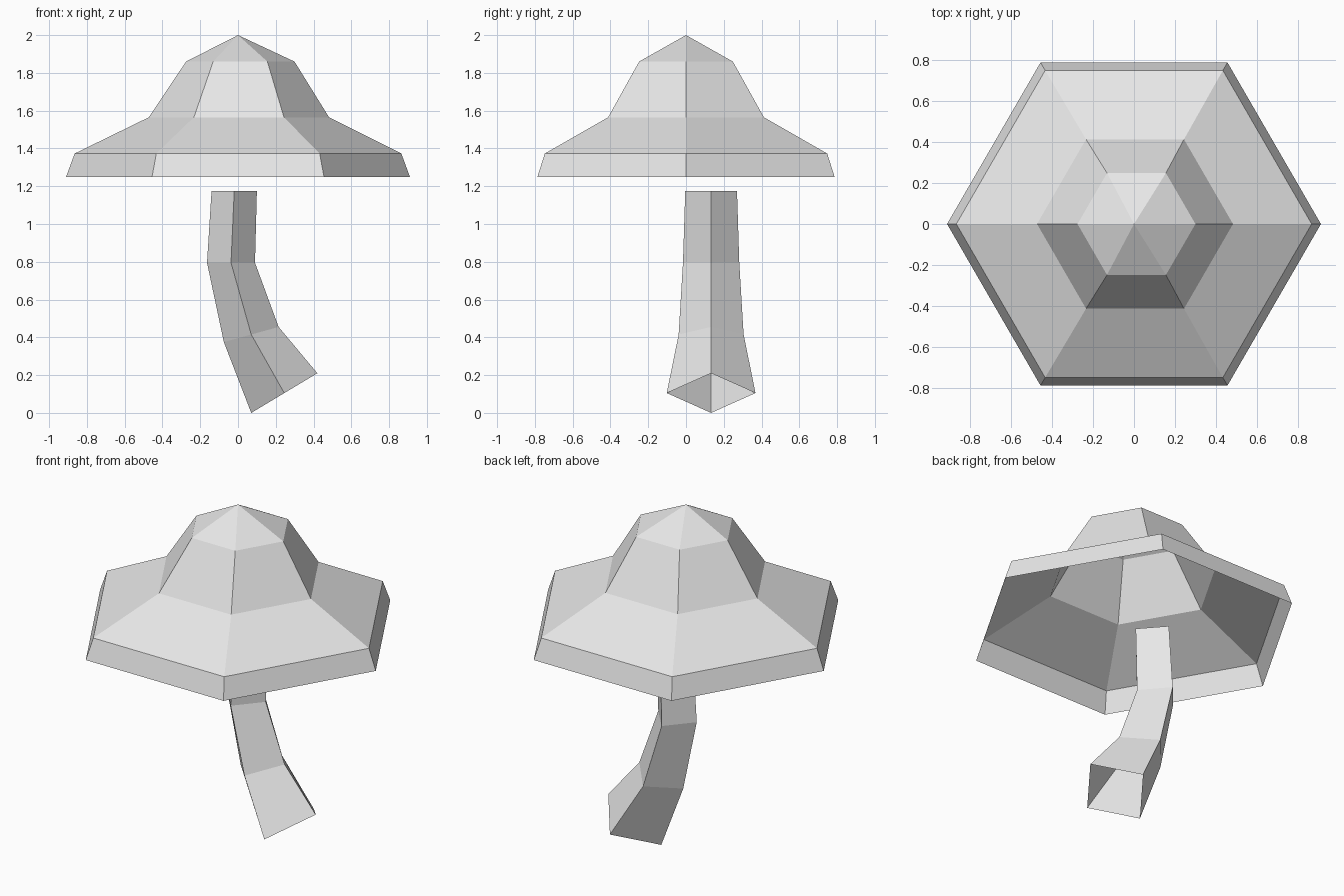
import bpy
import bmesh
from math import cos, sin, pi
from mathutils import Vector

cube = bpy.data.objects.get("Cube")
if cube:
    bpy.data.objects.remove(cube, do_unlink=True)

GREY = (0.8, 0.8, 0.8, 1.0)
grey = bpy.data.materials.new("plain_grey")
grey.use_nodes = True
grey.diffuse_color = GREY
grey.node_tree.nodes["Principled BSDF"].inputs["Base Color"].default_value = GREY


def loft(name, rings, apex=None):
    """Open flat-shaded shell through rings of points, optionally closed to a tip."""
    bm = bmesh.new()
    loops = [[bm.verts.new(p) for p in ring] for ring in rings]
    n = len(loops[0])
    for low, high in zip(loops, loops[1:]):
        for i in range(n):
            j = (i + 1) % n
            bm.faces.new((low[i], low[j], high[j], high[i]))
    if apex:
        tip = bm.verts.new(apex)
        for i in range(n):
            bm.faces.new((loops[-1][i], loops[-1][(i + 1) % n], tip))
    mesh = bpy.data.meshes.new(name)
    bm.to_mesh(mesh)
    bm.free()
    mesh.materials.append(grey)
    obj = bpy.data.objects.new(name, mesh)
    bpy.context.collection.objects.link(obj)
    return obj


def ring(centre, across, depth, sides):
    """Ring spanned by a sideways vector (may tilt) and a depth along y."""
    c, a, d = Vector(centre), Vector(across), Vector((0, depth, 0))
    return [c + a * cos(2 * pi * i / sides) + d * sin(2 * pi * i / sides)
            for i in range(sides)]


# Hollow six-sided cap: radius, height, sideways drift
cap_profile = [(0.91, 1.25, 0), (0.865, 1.373, 0), (0.477, 1.565, 0.005), (0.287, 1.86, 0.012)]
loft("cap", [ring((x, 0, z), (r, 0, 0), r * 0.998, 6) for r, z, x in cap_profile],
     apex=(0, 0, 2))

# Bent four-sided stem, open at the flared, tilted foot
loft("stem", [
    ring((0.245, 0.133, 0.105), (0.175, 0, 0.105), 0.235, 4),
    ring((0.07, 0.133, 0.415), (0.145, 0, 0.04), 0.172, 4),
    ring((-0.037, 0.133, 0.795), (0.127, 0, 0), 0.149, 4),
    ring((-0.02, 0.133, 1.175), (0.12, 0, 0), 0.137, 4),
])
